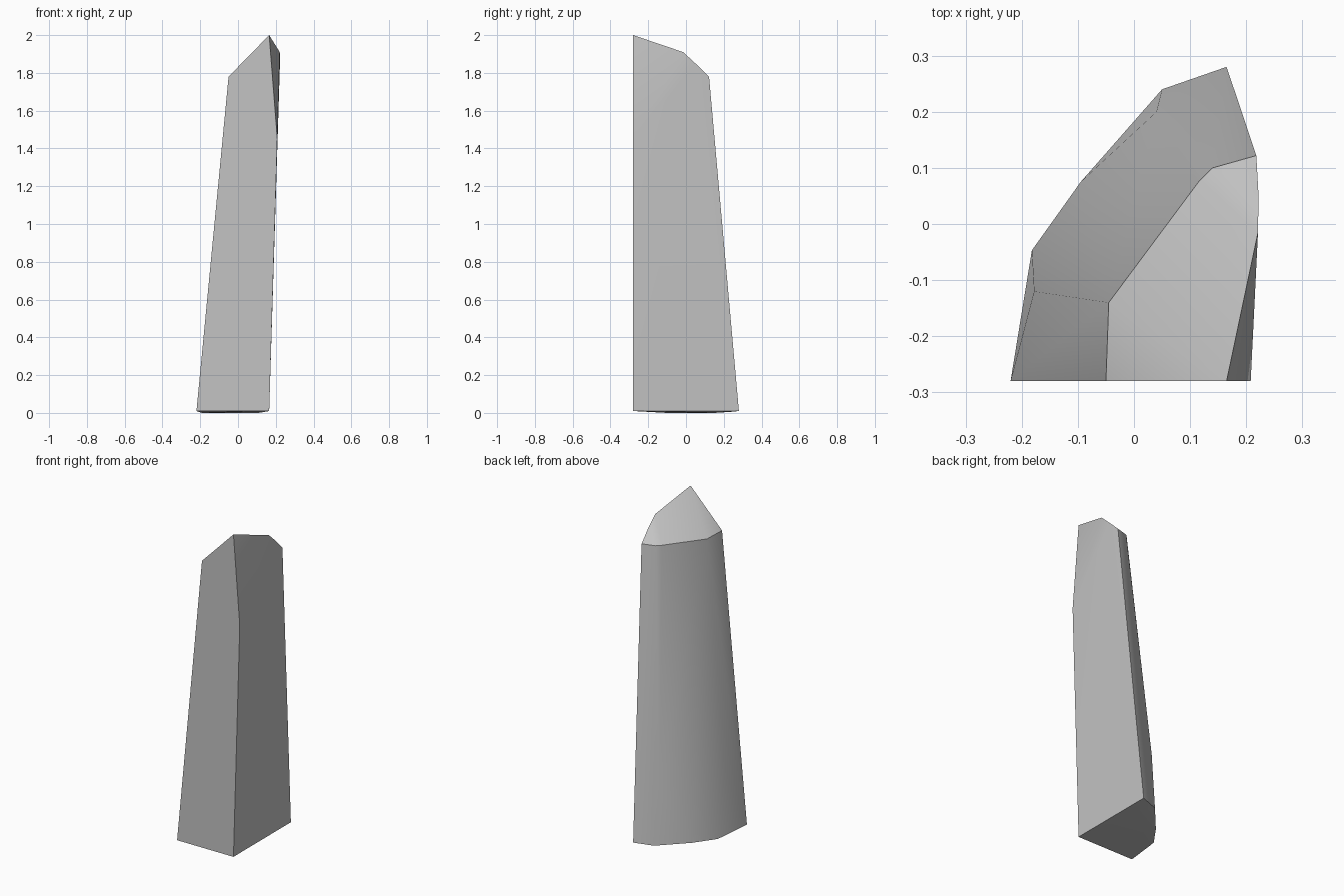
import bpy, bmesh, math

cube = bpy.data.objects.get("Cube")
if cube:
    bpy.data.objects.remove(cube, do_unlink=True)

# Grey stone material
stone = bpy.data.materials.new("grey stone")
stone.use_nodes = True
grey = (0.55, 0.55, 0.55, 1)
stone.diffuse_color = grey
stone.node_tree.nodes["Principled BSDF"].inputs["Base Color"].default_value = grey

FRONT = -0.28     # flat cut plane of the split shard
SHOULDER = 1.78   # height where the tip begins

# Foot: slightly rounded underside
foot = [(-0.22, FRONT, 0.01), (0.165, FRONT, 0.01), (0.165, 0.28, 0.01),
        (0.05, 0.24, 0.006), (-0.095, 0.075, 0), (-0.182, -0.047, 0),
        (-0.19, -0.1, 0), (0.11, 0.15, 0)]

# Bends along the side ridges
ridges = [(0.208, FRONT, 1.45), (-0.178, -0.12, 0.4),
          (-0.09, -0.14, 1.32), (0.04, 0.2, 0.37)]

# Shoulder ring below the tip
ring = [(-0.05, FRONT), (-0.045, -0.14), (0.115, 0.075),
        (0.14, 0.1), (0.218, 0.122)]
shoulder = [(x, y, SHOULDER) for x, y in ring]

# Slanted tip
tip = [(0.165, FRONT, 2.0), (0.221, -0.015, 1.91), (0.222, 0.05, 1.85)]

# The shard is the convex solid spanned by these corners
bm = bmesh.new()
for corner in foot + ridges + shoulder + tip:
    bm.verts.new(corner)
hull = bmesh.ops.convex_hull(bm, input=bm.verts)
loose = [v for v in bm.verts if not v.link_faces]
bmesh.ops.delete(bm, geom=loose, context='VERTS')
bmesh.ops.dissolve_limit(bm, angle_limit=math.radians(0.5),
                         verts=bm.verts, edges=bm.edges)
bmesh.ops.recalc_face_normals(bm, faces=bm.faces)

mesh = bpy.data.meshes.new("stone_shard")
bm.to_mesh(mesh)
bm.free()
mesh.materials.append(stone)
shard = bpy.data.objects.new("stone_shard", mesh)
bpy.context.collection.objects.link(shard)

# Soft facets with crisp main ridges
bpy.ops.object.select_all(action='DESELECT')
shard.select_set(True)
bpy.context.view_layer.objects.active = shard
bpy.ops.object.shade_smooth_by_angle(angle=math.radians(30))
